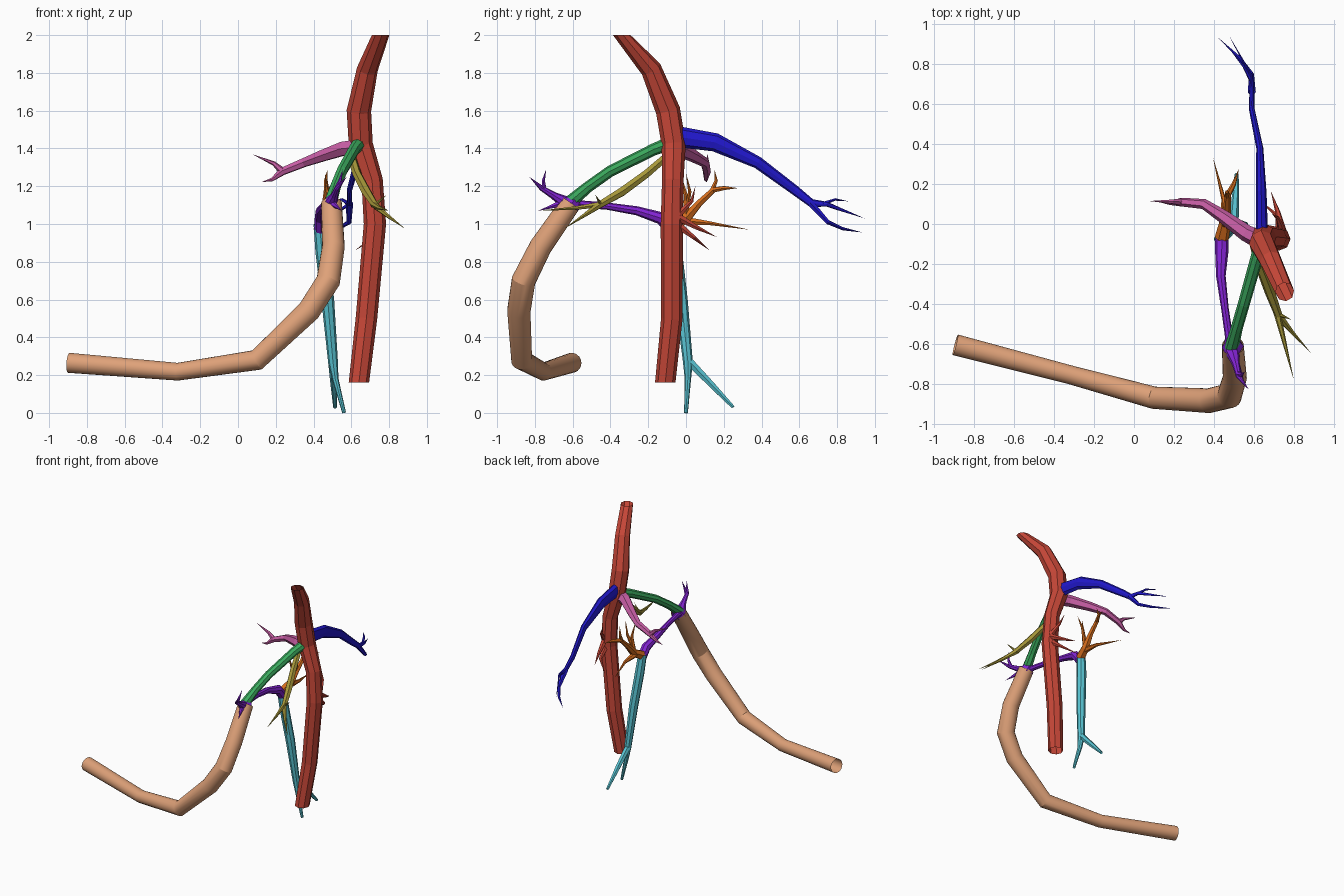
import bpy, bmesh, math
from mathutils import Vector


def tube(bm, pts, sides=8, flat=1.0, level=False):
    """Sweep a ring along (x, y, z, radius) points; radius 0 closes to a tip."""
    pos = [Vector(p[:3]) for p in pts]
    n = len(pos)
    dirs = [(pos[i + 1] - pos[i]).normalized() for i in range(n - 1)]
    u, rings = Vector((1, 0, 0)), []
    for i in range(n):
        t = (dirs[max(i - 1, 0)] + dirs[min(i, n - 2)]).normalized()
        if level and i in (0, n - 1):
            t = Vector((0, 0, math.copysign(1, t.z)))
        if i == 0 and abs(t.x) > 0.8:
            u = Vector((0, 1, 0))
        u = (u - t * u.dot(t)).normalized()
        v = t.cross(u)
        r = pts[i][3]
        if r == 0:
            rings.append([bm.verts.new(pos[i])])
            continue
        rings.append([bm.verts.new(pos[i] + r * (flat * math.cos(a) * u + math.sin(a) * v))
                      for a in (2 * math.pi * k / sides for k in range(sides))])
    for a, b in zip(rings, rings[1:]):
        for k in range(sides):
            j = (k + 1) % sides
            if len(b) == 1:
                bm.faces.new((a[k], a[j], b[0]))
            else:
                bm.faces.new((a[k], a[j], b[j], b[k]))


def vessel(name, color, paths, sides=8, flat=1.0, level=False, smooth=False):
    bm = bmesh.new()
    for i, p in enumerate(paths):
        # the first path is the trunk, the rest are thin branches
        tube(bm, p, sides if i == 0 else 6, flat if i == 0 else 1.0, level and i == 0)
    me = bpy.data.meshes.new(name)
    bm.to_mesh(me)
    bm.free()
    ob = bpy.data.objects.new(name, me)
    bpy.context.collection.objects.link(ob)
    mat = bpy.data.materials.new(name + "_color")
    mat.diffuse_color = [(c / 255) ** 2.2 for c in color] + [1]
    me.materials.append(mat)
    if smooth:
        bpy.context.view_layer.objects.active = ob
        ob.select_set(True)
        bpy.ops.object.shade_smooth_by_angle(angle=math.radians(20))
        ob.select_set(False)


# Main red trunk with small rear twigs
vessel("main_trunk", (196, 72, 58), [
    [(.64, -.11, .16, .054), (.68, -.075, .5, .057), (.725, -.075, 1.0, .059),
     (.71, -.07, 1.23, .057), (.65, -.065, 1.42, .064), (.64, -.095, 1.6, .065),
     (.685, -.185, 1.82, .056), (.755, -.34, 2.0, .047)],
    [(.745, -.05, 1.04, .024), (.72, .06, .98, .013), (.685, .165, .93, 0)],
    [(.73, -.05, 1.0, .024), (.72, .04, .93, .012), (.62, .125, .86, 0)],
    [(.745, -.04, 1.05, .02), (.72, .03, 1.12, .01), (.69, .05, 1.2, 0)],
], level=True)

# Long tan tube curving down and to the side
vessel("long_tan_tube", (222, 160, 120), [
    [(.495, -.61, 1.11, .055), (.505, -.77, .88, .06), (.478, -.86, .70, .064),
     (.375, -.885, .54, .062), (.10, -.87, .28, .056), (-.32, -.755, .218, .047),
     (-.895, -.605, .265, .053)],
], sides=20, smooth=True)

# Green front branch
vessel("green_branch", (62, 170, 95), [
    [(.645, -.08, 1.43, .036), (.615, -.17, 1.395, .032), (.55, -.40, 1.28, .03),
     (.515, -.52, 1.195, .03), (.488, -.62, 1.11, .036)],
])

# Purple connecting branch, collar and tips
vessel("purple_branch", (130, 40, 210), [
    [(.44, -.08, .97, .034), (.44, -.13, 1.03, .034), (.435, -.26, 1.07, .024),
     (.455, -.42, 1.095, .019), (.475, -.56, 1.105, .02), (.49, -.63, 1.105, .04),
     (.51, -.70, 1.15, .02), (.525, -.765, 1.19, .014), (.575, -.83, 1.25, 0)],
    [(.52, -.75, 1.18, .014), (.54, -.755, 1.23, .009), (.555, -.74, 1.29, 0)],
    [(.49, -.59, 1.13, .035), (.495, -.615, 1.095, .056)],
    [(.50, -.66, 1.11, .02), (.55, -.78, 1.07, 0)],
])

# Cyan vertical vessel, forked at the bottom
vessel("cyan_vessel", (90, 195, 210), [
    [(.432, -.075, 1.0, .032), (.445, -.055, .85, .035), (.475, -.025, .6, .034),
     (.503, .01, .27, .026), (.515, .01, .18, .017), (.562, 0, 0, .01)],
    [(.50, .01, .28, .024), (.508, .13, .155, .019), (.514, .25, .03, .01)],
])

# Orange fan of twigs above the cyan vessel
vessel("orange_twigs", (215, 110, 35), [
    [(.44, -.07, .99, .036), (.455, 0, 1.03, .03), (.465, .07, 1.11, .02),
     (.47, .145, 1.18, .016), (.50, .2, 1.19, .012), (.525, .275, 1.19, 0)],
    [(.47, .135, 1.17, .015), (.465, .16, 1.23, .01), (.475, .15, 1.29, 0)],
    [(.45, -.03, 1.02, .026), (.45, .12, 1.005, .012), (.395, .335, .97, 0)],
    [(.455, 0, 1.03, .02), (.475, 0, 1.15, .012), (.46, -.03, 1.27, 0)],
    [(.46, .0, 1.06, .014), (.50, .02, 1.17, .01), (.53, .0, 1.27, 0)],
], sides=6)

# Olive branch with forked tips
vessel("olive_branch", (165, 150, 60), [
    [(.60, -.10, 1.36, .022), (.63, -.21, 1.265, .024), (.68, -.34, 1.17, .026),
     (.725, -.46, 1.10, .02), (.79, -.54, 1.045, .011), (.885, -.645, .975, 0)],
    [(.715, -.44, 1.105, .018), (.75, -.58, 1.085, .011), (.80, -.78, 1.07, 0)],
    [(.72, -.45, 1.10, .012), (.79, -.48, 1.155, 0)],
], sides=6)

# Pink side branch
vessel("pink_branch", (200, 95, 165), [
    [(.62, -.075, 1.405, .046), (.56, -.045, 1.40, .042), (.45, .035, 1.362, .034),
     (.35, .10, 1.325, .026), (.235, .11, 1.278, .022), (.18, .105, 1.235, .01),
     (.125, .11, 1.222, 0)],
    [(.235, .11, 1.28, .02), (.19, .112, 1.32, .012), (.075, .115, 1.37, 0)],
], sides=6)

# Blue rear branch, narrow from above
vessel("blue_branch", (38, 30, 205), [
    [(.64, -.03, 1.46, .055), (.637, .155, 1.432, .049), (.63, .38, 1.325, .032),
     (.59, .575, 1.18, .026), (.59, .665, 1.11, .022), (.588, .745, 1.105, .013),
     (.55, .81, 1.08, .009), (.475, .945, 1.03, 0)],
    [(.59, .66, 1.11, .02), (.588, .75, 1.01, .013), (.53, .83, .975, .009),
     (.42, .935, .955, 0)],
    [(.588, .72, 1.105, .012), (.55, .79, 1.13, .007), (.49, .86, 1.12, 0)],
], sides=8, flat=.55)
